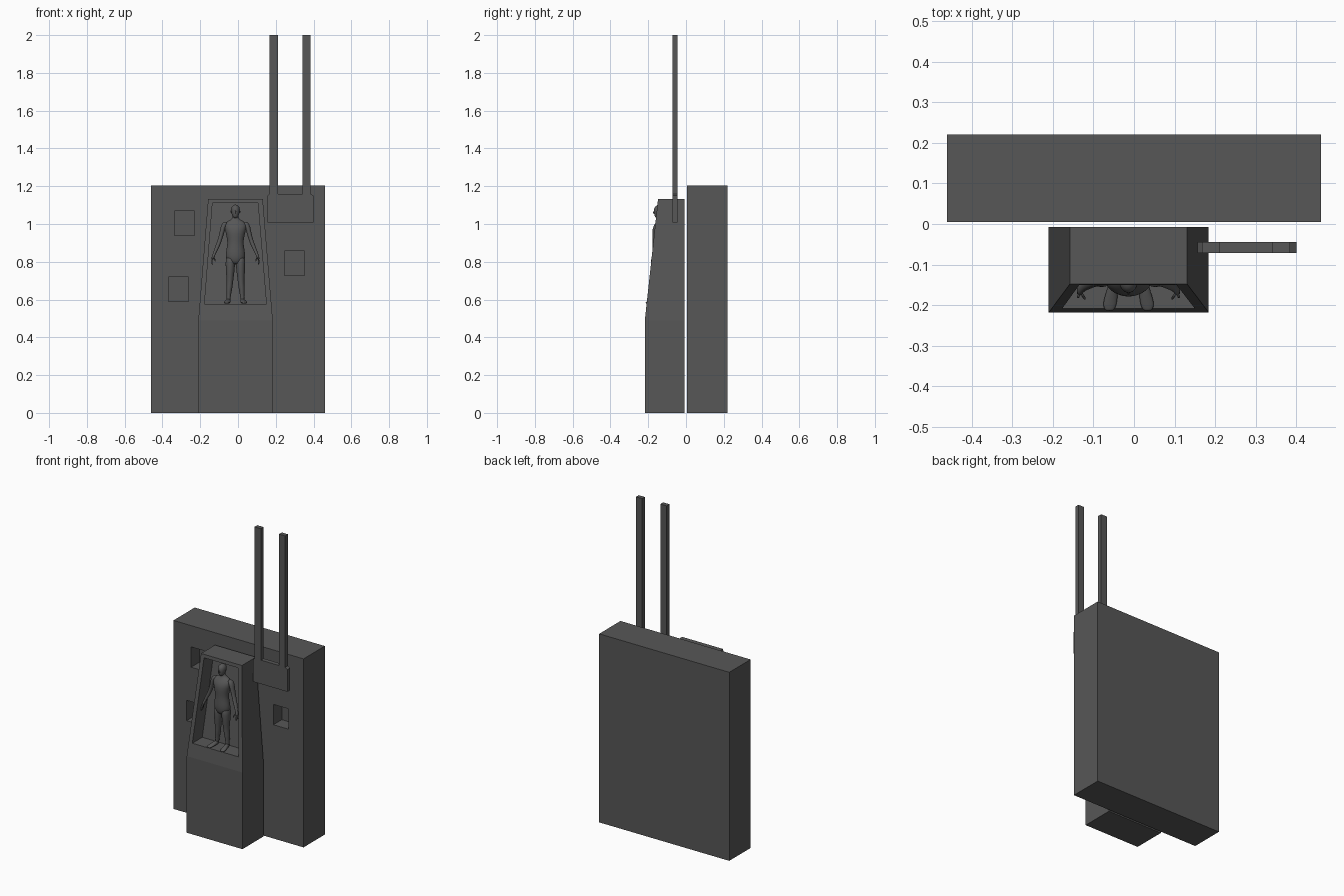
import bpy, bmesh, math

grey = bpy.data.materials.new("dark grey")
grey.diffuse_color = (0.095, 0.095, 0.095, 1)
CX = -0.0135          # centre line of the niche and the figure


def add(name, bm, smooth=False):
    bmesh.ops.recalc_face_normals(bm, faces=bm.faces)
    me = bpy.data.meshes.new(name)
    bm.to_mesh(me)
    bm.free()
    me.materials.append(grey)
    for p in me.polygons:
        p.use_smooth = smooth
    ob = bpy.data.objects.new(name, me)
    bpy.context.collection.objects.link(ob)
    return ob


def bridge(bm, rings):
    """Skin a list of vertex rings and close both ends."""
    loops = [[bm.verts.new(p) for p in r] for r in rings]
    n = len(loops[0])
    for a, b in zip(loops, loops[1:]):
        for i in range(n):
            j = (i + 1) % n
            bm.faces.new((a[i], a[j], b[j], b[i]))
    bm.faces.new(loops[0][::-1])
    bm.faces.new(loops[-1])


def box(name, x0, x1, y0, y1, z0, z1):
    bm = bmesh.new()
    bridge(bm, [[(x0, y0, z), (x1, y0, z), (x1, y1, z), (x0, y1, z)] for z in (z0, z1)])
    return add(name, bm)


def cut(ob, cutter):
    cutter.hide_render = True
    m = ob.modifiers.new("cut", 'BOOLEAN')
    m.operation = 'DIFFERENCE'
    m.solver = 'EXACT'
    m.object = cutter
    bpy.context.view_layer.objects.active = ob
    bpy.ops.object.modifier_apply(modifier=m.name)
    bpy.data.objects.remove(cutter, do_unlink=True)


def loft(bm, stations, axis='z', sides=14):
    """Elliptical body through stations (x, y, z, half width, half depth)."""
    rings = []
    for x, y, z, a, b in stations:
        ring = []
        for i in range(sides):
            t = 2 * math.pi * i / sides
            u, v = a * math.cos(t), b * math.sin(t)
            ring.append((x + u, y + v, z) if axis == 'z' else (x + u, y, z + v))
        rings.append(ring)
    bridge(bm, rings)


# Thick wall slab with three square pockets
wall = box("wall", -0.46, 0.46, 0.005, 0.22, 0, 1.205)
for x, z in ((-0.335, 0.939), (-0.367, 0.589), (0.247, 0.727)):
    cut(wall, box("pocket_cutter", x, x + 0.106, -0.05, 0.09, z, z + 0.13))

# Tapered pedestal leaning back above its shoulder
bm = bmesh.new()
bridge(bm, [[(x0, yf, z), (x1, yf, z), (x1, -0.007, z), (x0, -0.007, z)]
            for z, x0, x1, yf in ((0, -0.21, 0.184, -0.218),
                                  (0.49, -0.21, 0.184, -0.218),
                                  (1.133, -0.158, 0.131, -0.148))])
pedestal = add("pedestal", bm)


# Niche cut parallel to the leaning front
def front_y(z):
    return -0.218 + 0.07 * (z - 0.49) / 0.643


bm = bmesh.new()
bridge(bm, [[(x0, front_y(z) - 0.1, z), (x1, front_y(z) - 0.1, z),
             (x1, front_y(z) + 0.1, z), (x0, front_y(z) + 0.1, z)]
            for z, x0, x1 in ((0.577, -0.177, 0.15), (1.112, -0.135, 0.105))])
cut(pedestal, add("niche_cutter", bm))

# Two-pronged fork
fork_profile = [(0.156, 1.008), (0.4, 1.008), (0.4, 1.15), (0.384, 1.16), (0.384, 2),
                (0.341, 2), (0.341, 1.16), (0.212, 1.16), (0.212, 2), (0.167, 2),
                (0.167, 1.16), (0.156, 1.15)]
bm = bmesh.new()
bridge(bm, [[(x, y, z) for x, z in fork_profile] for y in (-0.072, -0.044)])
add("fork", bm)

# Figure: torso and neck
bm = bmesh.new()
loft(bm, [(CX, -0.138, 0.785, 0.022, 0.024), (CX, -0.138, 0.805, 0.05, 0.036),
          (CX, -0.139, 0.835, 0.054, 0.04), (CX, -0.141, 0.87, 0.048, 0.037),
          (CX, -0.142, 0.9, 0.043, 0.035), (CX, -0.142, 0.93, 0.047, 0.037),
          (CX, -0.141, 0.965, 0.056, 0.04), (CX, -0.138, 0.99, 0.062, 0.035),
          (CX, -0.134, 1.008, 0.056, 0.026), (CX, -0.132, 1.02, 0.032, 0.02),
          (CX, -0.132, 1.028, 0.017, 0.017), (CX, -0.136, 1.052, 0.015, 0.016)])
add("torso", bm, True)

# Head with nose and ears
bm = bmesh.new()
loft(bm, [(CX, -0.15, 1.032, 0.007, 0.009), (CX, -0.147, 1.037, 0.014, 0.018),
          (CX, -0.143, 1.05, 0.02, 0.026), (CX, -0.14, 1.068, 0.024, 0.031),
          (CX, -0.139, 1.083, 0.024, 0.031), (CX, -0.138, 1.095, 0.018, 0.024),
          (CX, -0.138, 1.103, 0.006, 0.009)])
loft(bm, [(CX, -0.169, 1.055, 0.004, 0.006), (CX, -0.17, 1.059, 0.004, 0.006),
          (CX, -0.168, 1.073, 0.002, 0.003)], sides=6)
for s in (-1, 1):
    loft(bm, [(CX + s * 0.023, -0.138, 1.056, 0.002, 0.003),
              (CX + s * 0.025, -0.137, 1.072, 0.003, 0.006)], sides=6)
add("head", bm, True)

for s, side in ((-1, "left"), (1, "right")):
    def mirrored(st):
        return [(CX + s * x, y, z, a, b) for x, y, z, a, b in st]

    # Leg
    bm = bmesh.new()
    loft(bm, mirrored([(0.027, -0.138, 0.835, 0.025, 0.034), (0.027, -0.139, 0.79, 0.026, 0.033),
                       (0.028, -0.14, 0.745, 0.023, 0.028), (0.029, -0.14, 0.705, 0.018, 0.021),
                       (0.031, -0.138, 0.675, 0.017, 0.021), (0.034, -0.136, 0.65, 0.016, 0.021),
                       (0.036, -0.138, 0.615, 0.01, 0.013), (0.037, -0.14, 0.585, 0.012, 0.016)]))
    add(side + "_leg", bm, True)

    # Foot
    bm = bmesh.new()
    loft(bm, mirrored([(0.036, -0.127, 0.59, 0.008, 0.01), (0.037, -0.14, 0.593, 0.012, 0.015),
                       (0.04, -0.165, 0.59, 0.014, 0.012), (0.045, -0.19, 0.586, 0.018, 0.008),
                       (0.047, -0.207, 0.584, 0.015, 0.006),
                       (0.047, -0.214, 0.583, 0.009, 0.004)]), axis='y')
    add(side + "_foot", bm, True)

    # Arm and palm
    bm = bmesh.new()
    loft(bm, mirrored([(0.05, -0.135, 1.012, 0.012, 0.014), (0.06, -0.135, 0.998, 0.016, 0.021),
                       (0.068, -0.136, 0.97, 0.014, 0.02), (0.078, -0.138, 0.93, 0.012, 0.016),
                       (0.086, -0.141, 0.905, 0.012, 0.015), (0.096, -0.146, 0.88, 0.012, 0.014),
                       (0.112, -0.156, 0.843, 0.008, 0.01), (0.118, -0.161, 0.828, 0.008, 0.014),
                       (0.122, -0.164, 0.81, 0.007, 0.016)]), sides=12)
    add(side + "_arm", bm, True)

    # Fingers and thumb
    bm = bmesh.new()
    for i in range(4):
        y = -0.152 - 0.008 * i
        loft(bm, mirrored([(0.122, y, 0.814, 0.004, 0.004), (0.125, y - 0.003, 0.8, 0.004, 0.004),
                           (0.122, y - 0.004, 0.782 + 0.003 * abs(i - 2), 0.003, 0.003)]), sides=6)
    loft(bm, mirrored([(0.116, -0.17, 0.828, 0.004, 0.005), (0.109, -0.182, 0.812, 0.004, 0.004),
                       (0.107, -0.184, 0.8, 0.003, 0.003)]), sides=6)
    add(side + "_fingers", bm, True)

# Soften the figure
for ob in bpy.data.objects:
    if ob.data.polygons[0].use_smooth:
        m = ob.modifiers.new("soften", 'SUBSURF')
        m.levels = m.render_levels = 1
